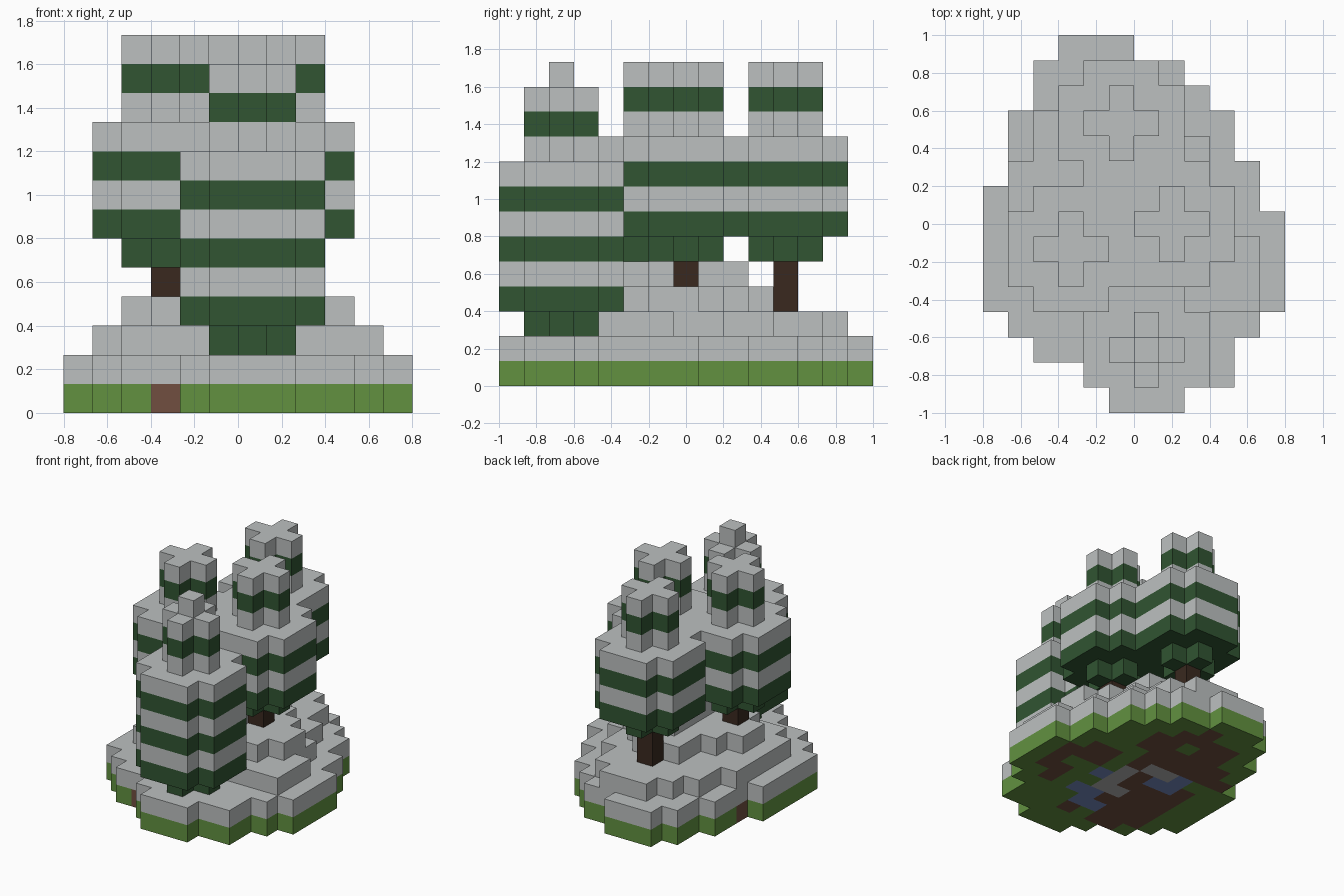
import bpy
import bmesh
from mathutils import Vector

cube = bpy.data.objects.get("Cube")
if cube:
    bpy.data.objects.remove(cube, do_unlink=True)

S = 2 / 15                      # block size
ORIGIN = Vector((-0.8, -1, 0))


def material(name, rgb):
    m = bpy.data.materials.new(name)
    m.use_nodes = True
    color = [(c / 255) ** 2.2 for c in rgb] + [1]
    m.diffuse_color = color
    bsdf = m.node_tree.nodes["Principled BSDF"]
    bsdf.inputs["Base Color"].default_value = color
    bsdf.inputs["Roughness"].default_value = 0.9
    return m


MATS = {
    "snow": material("snow", (187, 191, 191)),
    "leaf": material("dark_needles", (52, 85, 53)),
    "grass": material("grass", (98, 144, 66)),
    "bark": material("bark", (60, 45, 36)),
    "dirt": material("dirt", (112, 80, 66)),
    "water": material("water", (118, 138, 190)),
    "stone": material("stone", (178, 178, 178)),
}

blocks = {}                     # (i, j, k) -> (part, colour)


def put(part, i, j, k, color):
    blocks.setdefault((i, j, k), (part, color))


def rows(part, k, first, spans, color):
    """Fill rows along x, one span per row, starting at row `first`."""
    for j, (a, b) in enumerate(spans, first):
        for i in range(a, b + 1):
            put(part, i, j, k, color)


def disc(part, ci, cj, k, r, color):
    """A square of blocks without its corners."""
    for di in range(-r, r + 1):
        for dj in range(-r, r + 1):
            if r == 0 or abs(di) + abs(dj) < 2 * r:
                put(part, ci + di, cj + dj, k, color)


def tree(part, ci, cj, start, layers):
    """Layers run upwards: radius digit followed by s (snow), l (leaf), b (bark)."""
    names = {"s": "snow", "l": "leaf", "b": "bark"}
    for n, layer in enumerate(layers.split()):
        disc(part, ci, cj, start + n, int(layer[0]), names[layer[1]])


# Trees
TALL = "1l 2l 2s 2l 2s 1s 1l 1s"
tree("front_tree", 6, 2, 2, "1l 2l 2s 2l 2s 2l 2s 1s 1l 1s 0s")
tree("middle_tree", 7, 7, 4, "0b " + TALL)
tree("side_tree", 3, 6, 4, "0b " + TALL)
tree("back_tree", 5, 11, 3, "0b 0b " + TALL)

# Ground: grass layer with patches of dirt, water and stone beneath
ISLAND = [(5, 7), (4, 9), (2, 9), (1, 10), (0, 11), (0, 11), (0, 11), (0, 11),
          (0, 10), (1, 10), (1, 9), (1, 9), (2, 8), (2, 7), (3, 5)]
PATCHES = {
    "water": [(7, 4), (6, 4), (6, 3), (5, 3), (7, 6), (4, 7), (3, 7), (3, 8)],
    "stone": [(6, 7), (6, 6), (5, 5), (6, 5), (5, 8), (4, 8)],
    "grass": [(5, 11), (9, 6), (2, 8)],
    "dirt": [(1, 9), (6, 2), (5, 13)],
}
for color, cells in PATCHES.items():
    for i, j in cells:
        put("ground", i, j, 0, color)
rows("ground", 0, 2, [(3, 4), (2, 4), (2, 5), (2, 4), (2, 5), (2, 5), (3, 6),
                      (2, 6), (2, 7), (3, 7), (3, 6)], "dirt")
rows("ground", 0, 4, [(9, 9), (9, 10), (9, 10), (8, 10), (8, 9)], "dirt")
rows("ground", 0, 0, ISLAND, "grass")

# Snow drifts stepping up to the middle
rows("snow_drifts", 1, 0, ISLAND, "snow")
rows("snow_drifts", 2, 4, [(2, 10), (1, 10), (1, 10), (1, 9), (1, 9), (1, 8),
                           (2, 8), (2, 7), (3, 7), (4, 6)], "snow")
rows("snow_drifts", 3, 5, [(3, 8), (2, 9), (2, 9), (3, 8), (4, 7), (4, 6)], "snow")
rows("snow_drifts", 4, 5, [(5, 5), (5, 6), (5, 5), (5, 6), (5, 6)], "snow")

# Turn the exposed block sides into one mesh per part
AXES = [Vector(a) for a in ((1, 0, 0), (0, 1, 0), (0, 0, 1))]
for part in sorted({p for p, c in blocks.values()}):
    mesh = bpy.data.meshes.new(part)
    colors = sorted({c for p, c in blocks.values() if p == part})
    for c in colors:
        mesh.materials.append(MATS[c])
    bm = bmesh.new()
    for cell, (owner, color) in blocks.items():
        if owner != part:
            continue
        center = Vector(cell) + Vector((0.5, 0.5, 0.5))
        for a in range(3):
            for sign in (1, -1):
                n = AXES[a] * sign
                if tuple(int(v) for v in Vector(cell) + n) in blocks:
                    continue
                u = AXES[(a + 1) % 3] / 2
                v = AXES[(a + 2) % 3] / 2 * sign
                mid = center + n / 2
                quad = (mid - u - v, mid + u - v, mid + u + v, mid - u + v)
                face = bm.faces.new([bm.verts.new(q * S + ORIGIN) for q in quad])
                face.material_index = colors.index(color)
    bmesh.ops.remove_doubles(bm, verts=bm.verts, dist=0.001)
    bmesh.ops.dissolve_limit(bm, angle_limit=0.01, verts=bm.verts, edges=bm.edges,
                             delimit={"MATERIAL"})
    bm.to_mesh(mesh)
    bm.free()
    bpy.context.collection.objects.link(bpy.data.objects.new(part, mesh))
